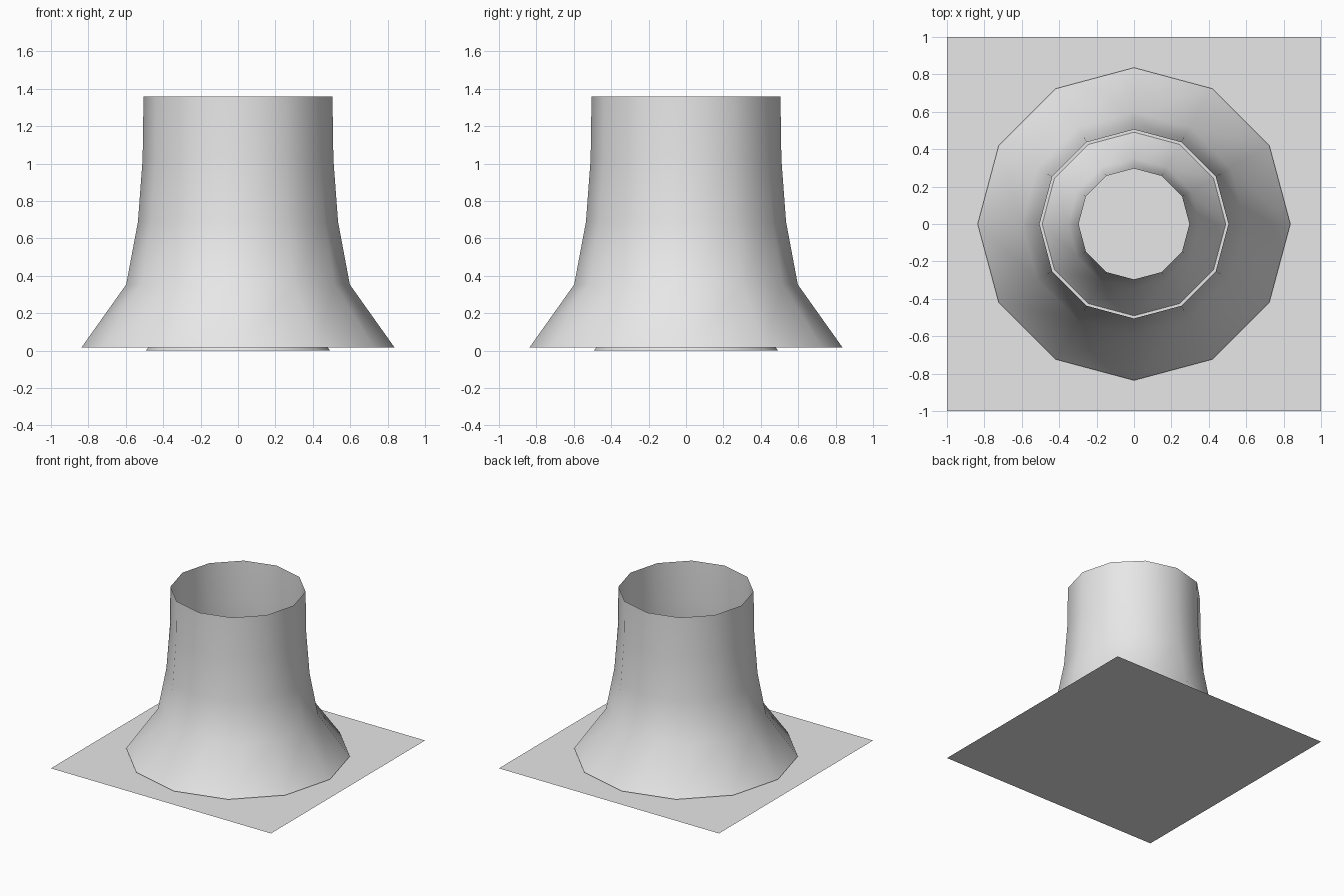
import bpy, math

if "Cube" in bpy.data.objects:
    bpy.data.objects.remove(bpy.data.objects["Cube"])

grey = bpy.data.materials.new("light grey")
grey.diffuse_color = (0.8, 0.8, 0.8, 1)
grey.use_nodes = True
grey.node_tree.nodes["Principled BSDF"].inputs["Base Color"].default_value = grey.diffuse_color

# Flared profile: (radius, height) from the wide foot to the open top
PROFILE = [(0.836, 0.0), (0.598, 0.335), (0.535, 0.67), (0.51, 1.005), (0.505, 1.34)]
SIDES = 12


def add_object(name, verts, faces, smooth):
    mesh = bpy.data.meshes.new(name)
    mesh.from_pydata(verts, [], faces)
    mesh.materials.append(grey)
    for p in mesh.polygons:
        p.use_smooth = smooth
    obj = bpy.data.objects.new(name, mesh)
    bpy.context.collection.objects.link(obj)
    return obj


def flared_tube(name, scale, base_z):
    """Open, single-walled twelve-sided tube."""
    verts = [(r * scale * math.cos(2 * math.pi * i / SIDES),
              r * scale * math.sin(2 * math.pi * i / SIDES),
              base_z + z * scale)
             for r, z in PROFILE for i in range(SIDES)]
    faces = []
    for k in range(len(PROFILE) - 1):
        for i in range(SIDES):
            j = (i + 1) % SIDES
            a, b = k * SIDES, (k + 1) * SIDES
            faces.append((a + i, a + j, b + j, b + i))
    return add_object(name, verts, faces, True)


# Square ground sheet
add_object("base_sheet", [(-1, -1, 0), (1, -1, 0), (1, 1, 0), (-1, 1, 0)],
           [(0, 1, 2, 3)], False)

# Large outer tube and the smaller copy standing inside it
flared_tube("outer_tube", 1.0, 0.018)
flared_tube("inner_tube", 0.587, 0.002)
